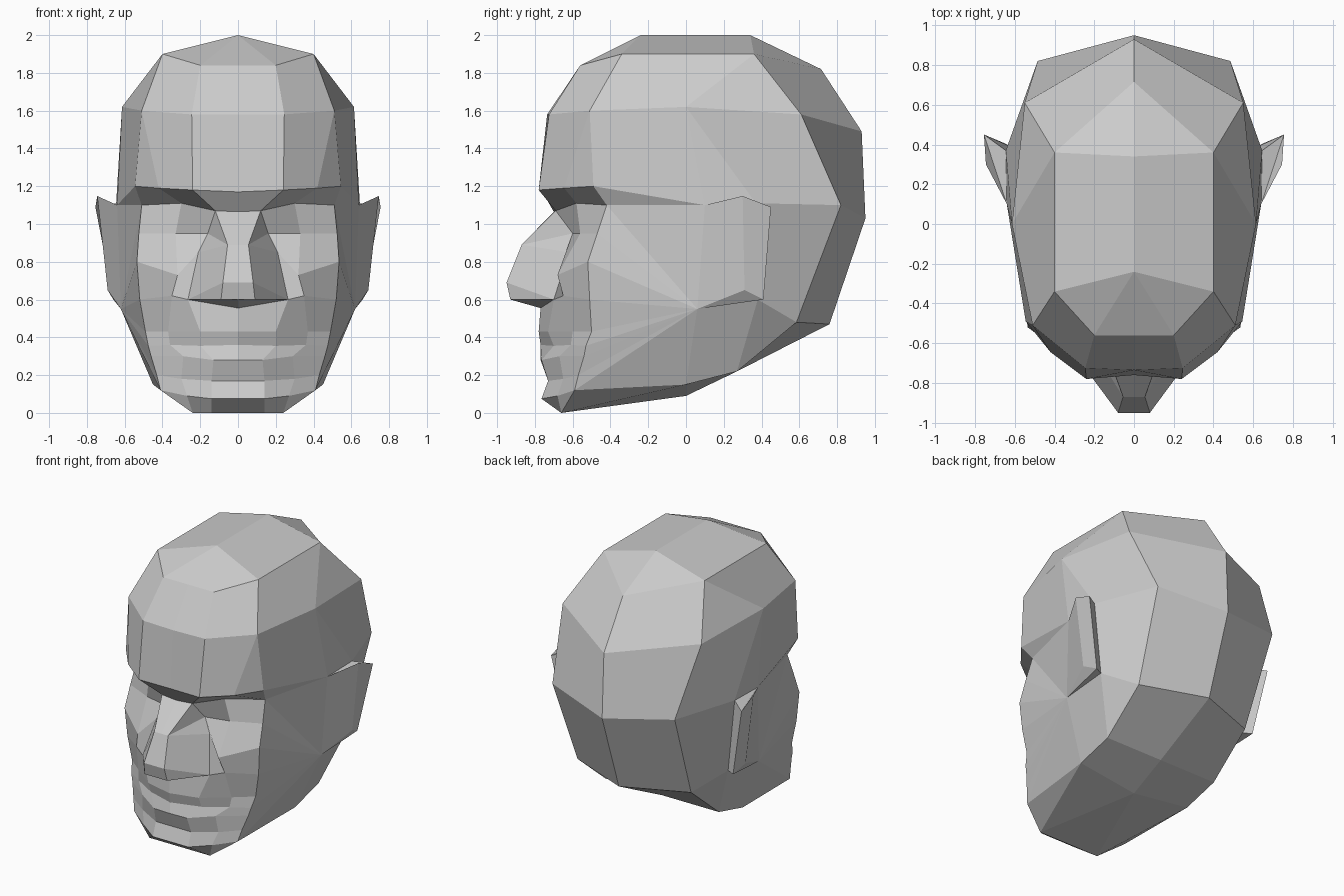
import bpy, bmesh

if "Cube" in bpy.data.objects:
    bpy.data.objects.remove(bpy.data.objects["Cube"])

bm = bmesh.new()
made = {}


def vert(p):
    """Shared vertex for a point, so neighbouring strips join up."""
    key = tuple(round(c, 4) for c in p)
    if key not in made:
        made[key] = bm.verts.new(p)
    return made[key]


def face(points):
    """One flat face plus its mirror image; repeated points collapse."""
    for side in (1, -1):
        vs = list(dict.fromkeys(vert((side * x, y, z)) for x, y, z in points))
        if len(vs) > 2 and not bm.faces.get(vs):
            bm.faces.new(vs)


def loft(*rows):
    """Quads between successive rows of equal length."""
    for a, b in zip(rows, rows[1:]):
        for i in range(len(a) - 1):
            face((a[i], a[i + 1], b[i + 1], b[i]))


# shared landmarks: ear root (A, G, H, F), ridge behind the ear, jaw
A, G = (.64, .10, 1.10), (.645, .37, 1.11)
F, H = (.62, .06, .55), (.60, .38, .60)
back_ridge, nape = (.485, .82, 1.10), (0, .95, 1.03)
jaw, jaw_back = (.45, 0, .15), (.45, .27, .22)
throat, neck = (0, 0, .09), (0, .27, .22)

# cranium: crown, upper ring, temple ring, brow ring
t1, t2 = (0, -.24, 2.0), (0, .34, 2.0)
u = [(0, -.56, 1.84), (.20, -.56, 1.84), (.40, -.34, 1.90),
     (.40, .36, 1.90), (0, .715, 1.82)]
w = [(0, -.735, 1.58), (.245, -.725, 1.58), (.51, -.51, 1.60),
     (.614, 0, 1.62), (.55, .61, 1.58), (0, .93, 1.49)]
brow = [(0, -.76, 1.17), (.24, -.78, 1.18), (.42, -.645, 1.19), (.545, -.49, 1.20)]
loft([t1, t1, t1, t2, t2], u)
loft(u[:4] + u[3:], w)
loft([w[0], w[1], w[2], w[2], w[3], w[3], w[4], w[5]],
     brow + [A, G, back_ridge, nape])

# back of the head and underside
low_ridge, low_back = (.45, .585, .48), (0, .76, .47)
loft([G, back_ridge, nape], [H, low_ridge, low_back])
loft([F, H, low_ridge, low_back], [jaw, jaw_back, jaw_back, neck])
face((jaw, jaw_back, neck, throat))

# eye sockets and cheeks, inner to outer
eyes = [
    [(.12, -.69, 1.07), (.30, -.58, 1.11), (.51, -.42, 1.10)],
    [(.16, -.60, .95), (.33, -.56, .95), (.525, -.47, .95)],
    [(.21, -.62, .85), (.32, -.68, .73), (.535, -.52, .80)],
    [(.265, -.70, .60), (.35, -.65, .62), (.52, -.51, .60)],
]
root, base = (0, -.70, 1.065), (0, -.77, .555)
loft(brow, [root] + eyes[0])
loft(*eyes)

# mouth and chin, centre to outer
mouth = [
    [base] + eyes[3],
    [(0, -.78, .43), (.20, -.73, .43), (.37, -.60, .43), (.49, -.50, .43)],
    [(0, -.77, .36), (.20, -.70, .355), (.36, -.61, .36), (.475, -.53, .355)],
    [(0, -.77, .28), (.13, -.765, .28), (.29, -.67, .30), (.46, -.54, .30)],
    [(0, -.73, .17), (.14, -.73, .17), (.30, -.65, .18), (.43, -.57, .20)],
    [(0, -.765, .075), (.14, -.765, .075), (.27, -.68, .09), (.41, -.59, .12)],
    [(0, -.66, 0), (.14, -.66, 0), (.24, -.66, 0), (.41, -.59, .12)],
]
loft(*mouth)

# flat sides from the face edge back to the ear
edge = [r[-1] for r in eyes] + [r[-1] for r in mouth[1:]]
face((brow[3], edge[0], A))
face((edge[0], A, F))
for p, q in zip(edge, edge[1:]):
    face((p, q, F))
face((edge[-1], jaw, F))

# underside of the jaw
c, i, m, o = mouth[-1]
face((o, m, jaw))
face((m, i, throat))
face((i, c, throat))
face((m, jaw, throat))

# nose
bridge = [(0, -.87, .89), (.055, -.87, .89)]
wing = eyes[3][0]
loft([root, eyes[0][0], eyes[0][0]],
     bridge + [eyes[1][0]],
     bridge + [eyes[2][0]],
     [(0, -.95, .69), (.08, -.95, .69), wing],
     [(0, -.93, .60), (.09, -.93, .60), wing],
     [base, wing, wing])

# ears
top = [A, (.745, .30, 1.148), (.755, .45, 1.09), G]
bottom = [F, (.69, .31, .65), (.66, .41, .60), H]
loft(top, bottom)
face((top[0], top[1], top[2]))
face((top[0], top[2], top[3]))
face((bottom[0], bottom[1], bottom[2]))
face((bottom[0], bottom[2], bottom[3]))

bmesh.ops.recalc_face_normals(bm, faces=bm.faces)
mesh = bpy.data.meshes.new("head")
bm.to_mesh(mesh)
bm.free()
bpy.context.collection.objects.link(bpy.data.objects.new("head", mesh))
